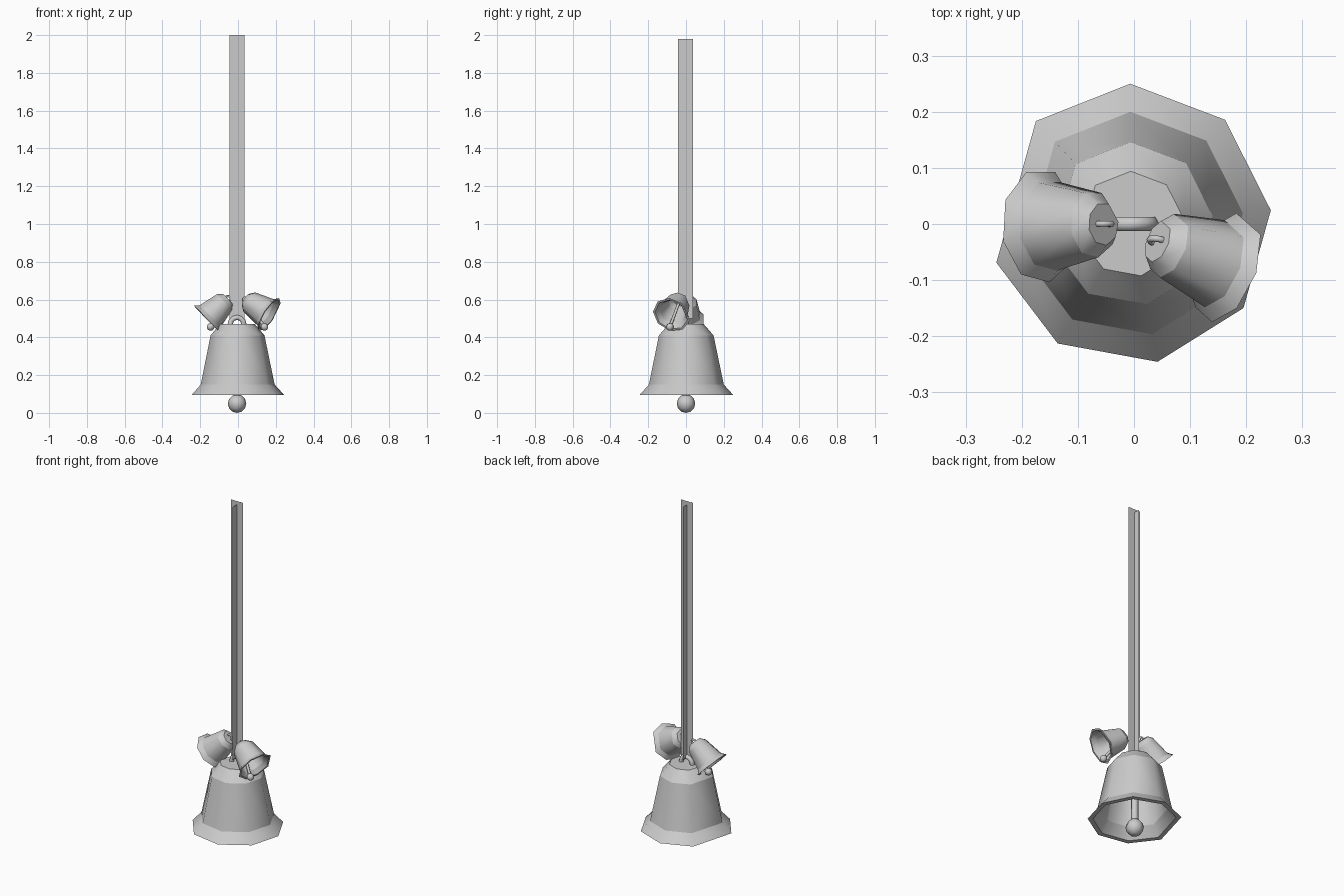
import bpy, bmesh
from math import radians, sin, cos, pi
from mathutils import Vector, Matrix

cube = bpy.data.objects.get("Cube")
if cube:
    bpy.data.objects.remove(cube)

grey = bpy.data.materials.new("plain_grey")
grey.use_nodes = True
colour = (0.6, 0.6, 0.6, 1)
grey.diffuse_color = colour
grey.node_tree.nodes["Principled BSDF"].inputs["Base Color"].default_value = colour

# Bell wall: outside from crown to rim, then back up inside (radius, height above rim)
PROFILE = [(0, .375), (.094, .375), (.146, .315), (.2, .055), (.25, 0),
           (.222, 0), (.18, .06), (.13, .3), (.08, .35), (0, .35)]
SIDES, STEP = 8, 42.4


def finish(bm, name, matrix=Matrix()):
    mesh = bpy.data.meshes.new(name)
    bm.to_mesh(mesh)
    bm.free()
    mesh.materials.append(grey)
    obj = bpy.data.objects.new(name, mesh)
    obj.matrix_world = matrix
    bpy.context.collection.objects.link(obj)
    return obj


def placement(crown, mouth, size):
    """Matrix with the origin at the mouth and local z toward the crown."""
    turn = Vector((0, 0, 1)).rotation_difference(crown - mouth).to_matrix().to_4x4()
    return Matrix.Translation(mouth) @ turn @ Matrix.Scale(size, 4)


def bell_body(name, matrix, start):
    """Lathed wall, smooth around and crisp at each ring."""
    bm = bmesh.new()
    rings = []
    for r, z in PROFILE:
        angles = [radians(start + STEP * i) for i in range(SIDES)]
        rings.append([bm.verts.new((r * cos(a), r * sin(a), z)) for a in angles])
    for upper, lower in zip(rings, rings[1:]):
        for i in range(SIDES):
            j = (i + 1) % SIDES
            bm.faces.new((upper[i], lower[i], lower[j], upper[j]))
    bmesh.ops.remove_doubles(bm, verts=bm.verts, dist=1e-5)
    bmesh.ops.recalc_face_normals(bm, faces=bm.faces)
    for f in bm.faces:
        f.smooth = True
    for e in bm.edges:
        if abs(e.verts[0].co.z - e.verts[1].co.z) < 1e-6:
            e.smooth = False
    finish(bm, name, matrix)


def clapper(name, top, ball, size):
    """Thin rod ending in a round ball."""
    bm = bmesh.new()
    length = (top - ball).length
    bmesh.ops.create_uvsphere(bm, u_segments=8, v_segments=6, radius=.049 * size)
    bmesh.ops.create_cone(bm, cap_ends=True, segments=8, radius1=.019 * size,
                          radius2=.019 * size, depth=length,
                          matrix=Matrix.Translation((0, 0, length / 2)))
    for f in bm.faces:
        f.smooth = len(f.verts) < 5
    finish(bm, name, placement(top, ball, 1))


def hanger(name, crown, mouth, size):
    """Ring standing in the crown."""
    bpy.ops.mesh.primitive_torus_add(major_radius=.036, minor_radius=.014,
                                     major_segments=12, minor_segments=6)
    obj = bpy.context.object
    obj.name = name
    obj.data.materials.append(grey)
    bpy.ops.object.shade_smooth()
    lift = Matrix.Translation((0, 0, .375)) @ Matrix.Rotation(pi / 2, 4, 'X')
    obj.matrix_world = placement(crown, mouth, size) @ lift


def bell(name, crown, mouth, ball, size, start):
    crown, mouth, ball = Vector(crown), Vector(mouth), Vector(ball)
    bell_body(name + "_body", placement(crown, mouth, size), start)
    clapper(name + "_clapper", mouth.lerp(crown, .92), ball, size)
    hanger(name + "_hanger", crown, mouth, size)


bell("large_bell", (-.005, 0, .47), (-.005, 0, .095), (-.005, 0, .049), 1, 196)
bell("right_small_bell", (-.055, 0, .603), (-.165, -.003, .497),
     (-.145, 0, .455), .41, 69)
bell("left_small_bell", (.04, -.03, .60), (.166, -.077, .52),
     (.14, -.085, .455), .41, 90)

# Ribbon: two crossed upright strips
for name, axis, top in (("ribbon_wide", Vector((.039, 0, 0)), 2.0),
                        ("ribbon_deep", Vector((0, .039, 0)), 1.98)):
    bm = bmesh.new()
    middle = Vector((-.005, -.003, 0))
    corners = [(-1, .5), (1, .5), (1, top), (-1, top)]
    bm.faces.new([bm.verts.new(middle + axis * s + Vector((0, 0, z))) for s, z in corners])
    finish(bm, name)
